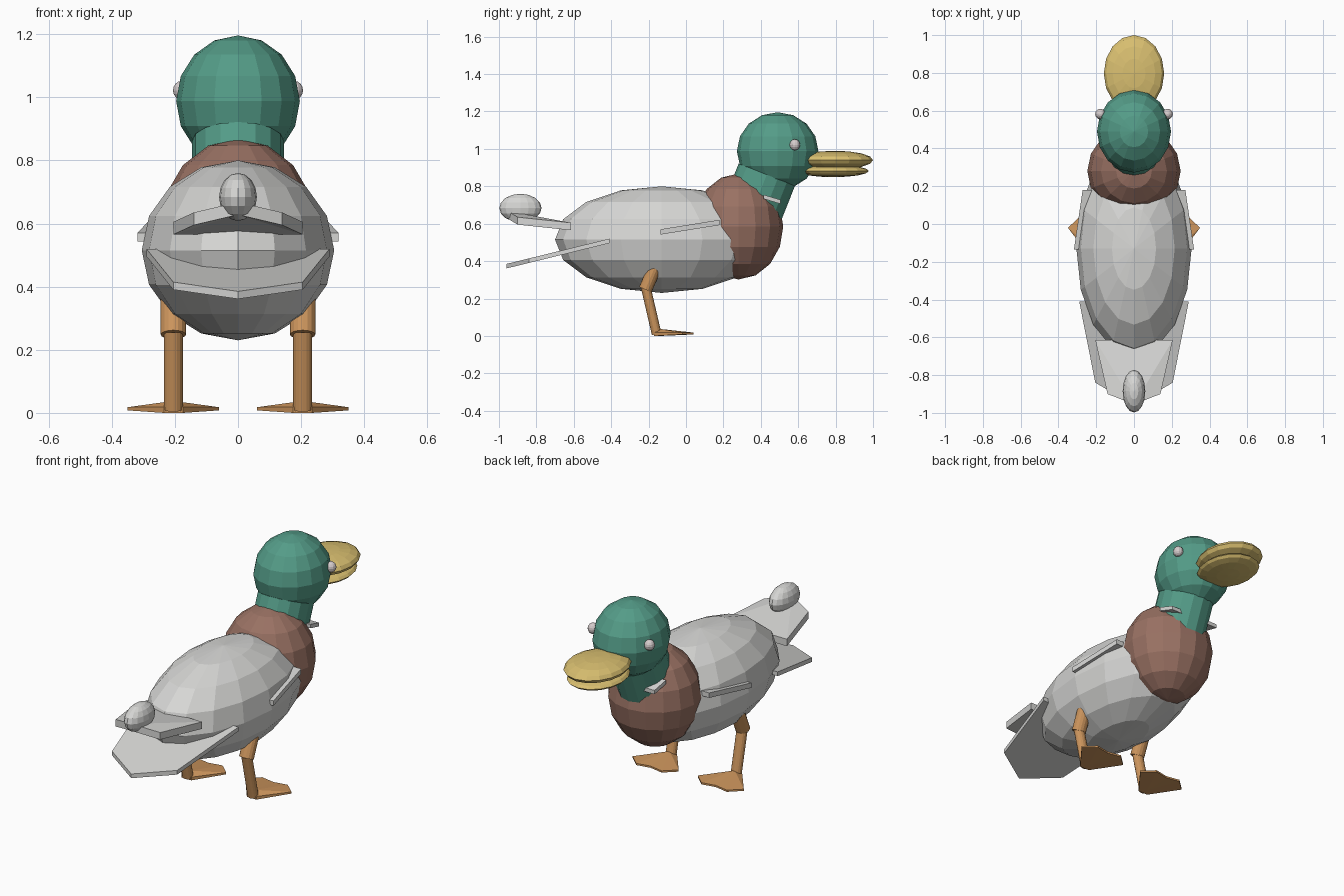
import bpy, bmesh, math
from mathutils import Vector, Matrix

if "Cube" in bpy.data.objects:
    bpy.data.objects.remove(bpy.data.objects["Cube"])


def srgb(r, g, b):
    return tuple((c / 255 / 12.92) if c < 11 else ((c / 255 + 0.055) / 1.055) ** 2.4
                 for c in (r, g, b)) + (1.0,)


def material(name, rgb):
    m = bpy.data.materials.new(name)
    m.diffuse_color = srgb(*rgb)
    m.use_nodes = True
    m.node_tree.nodes["Principled BSDF"].inputs["Base Color"].default_value = m.diffuse_color
    return m


GREY = material("light_grey", (214, 214, 212))
GREEN = material("head_green", (84, 156, 136))
BROWN = material("breast_brown", (153, 113, 99))
YELLOW = material("bill_yellow", (217, 191, 112))
ORANGE = material("leg_orange", (203, 148, 92))
EYE = material("eye_white", (214, 205, 205))


def finish(name, bm, mat):
    bmesh.ops.recalc_face_normals(bm, faces=bm.faces)
    me = bpy.data.meshes.new(name)
    bm.to_mesh(me)
    bm.free()
    me.materials.append(mat)
    ob = bpy.data.objects.new(name, me)
    bpy.context.collection.objects.link(ob)
    return ob


def ellipsoid(name, centre, radii, mat, seg=16, rings=8):
    bm = bmesh.new()
    bmesh.ops.create_uvsphere(bm, u_segments=seg, v_segments=rings, radius=1)
    bm.transform(Matrix.Translation(centre) @ Matrix.Diagonal((*radii, 1)))
    return finish(name, bm, mat)


def cylinder(name, start, end, rx, ry, mat, seg=16):
    a, b = Vector(start), Vector(end)
    bm = bmesh.new()
    bmesh.ops.create_cone(bm, cap_ends=True, segments=seg, radius1=1, radius2=1, depth=1)
    rot = Vector((0, 0, 1)).rotation_difference(b - a).to_matrix().to_4x4()
    bm.transform(Matrix.Translation((a + b) / 2) @ rot
                 @ Matrix.Diagonal((rx, ry, (b - a).length, 1)))
    return finish(name, bm, mat)


def plate(name, points, thick, mat):
    """Flat outline thickened downward."""
    bm = bmesh.new()
    face = bm.faces.new([bm.verts.new(p) for p in points])
    new = bmesh.ops.extrude_face_region(bm, geom=[face])["geom"]
    for v in new:
        if isinstance(v, bmesh.types.BMVert):
            v.co.z -= thick
    if not any(len(set(f.verts) & set(face.verts)) == len(face.verts)
               for f in bm.faces if f is face):
        bm.faces.new(face.verts)
    return finish(name, bm, mat)


# Body, breast, neck and head
ellipsoid("body", (0, -0.13, 0.515), (0.305, 0.57, 0.285), GREY)
ellipsoid("breast", (0, 0.28, 0.585), (0.247, 0.24, 0.283), BROWN)
cylinder("neck", (0, 0.32, 0.58), (0, 0.432, 0.862), 0.145, 0.162, GREEN)
ellipsoid("head", (0, 0.49, 0.988), (0.196, 0.218, 0.208), GREEN)

# Bill halves
ellipsoid("upper_bill", (0, 0.797, 0.94), (0.16, 0.203, 0.05), YELLOW)
ellipsoid("lower_bill", (0, 0.787, 0.882), (0.15, 0.19, 0.033), YELLOW)

# Upper tail: flat middle, side facets folded down, curl ball on the end
bm = bmesh.new()
outline = [(-0.205, -0.615, 0.605), (0.205, -0.615, 0.605), (0.14, -0.9, 0.635),
           (0, -0.955, 0.668), (-0.14, -0.9, 0.635)]
top = [bm.verts.new(p) for p in outline]
low = [bm.verts.new((x, y, z - 0.04)) for x, y, z in outline]
for tri in ((0, 1, 3), (1, 2, 3), (0, 3, 4)):
    bm.faces.new([top[i] for i in tri])
    bm.faces.new([low[i] for i in reversed(tri)])
for i in range(5):
    j = (i + 1) % 5
    bm.faces.new((top[i], low[i], low[j], top[j]))
finish("upper_tail", bm, GREY)
ellipsoid("tail_curl", (0, -0.885, 0.684), (0.06, 0.113, 0.076), GREY)

# Lower tail fan
fan = [(0.29, -0.41), (0.205, -0.84), (0, -0.96), (-0.205, -0.84), (-0.29, -0.41)]
plate("lower_tail", [(x, y, 0.385 + (y + 0.96) * 0.245) for x, y in fan], 0.024, GREY)

for s, side in ((1, "right"), (-1, "left")):
    ellipsoid(f"{side}_eye", (s * 0.178, 0.582, 1.022), (0.028, 0.028, 0.03), EYE, 12, 8)

    # Folded wing edge showing through the flank
    wing = [(0.2, -0.135), (0.318, -0.135), (0.272, 0.18), (0.2, 0.18)]
    plate(f"{side}_wing", [(s * x, y, 0.592 + y * 0.16) for x, y in wing], 0.028, GREY)

    # Collar tab beside the neck
    tab = [(0.08, 0.415), (0.165, 0.415), (0.155, 0.505), (0.08, 0.505)]
    plate(f"{side}_collar", [(s * x, y, 0.755 - (y - 0.415) * 0.3) for x, y in tab],
          0.022, GREY)

    # Leg joints
    x0 = s * 0.205
    cylinder(f"{side}_upper_leg", (x0, -0.165, 0.37), (x0, -0.217, 0.248),
             0.04, 0.036, ORANGE)
    cylinder(f"{side}_lower_leg", (x0, -0.215, 0.26), (x0, -0.157, 0.01),
             0.03, 0.026, ORANGE)

    # Webbed foot: shallow wedge rising to the ankle
    bm = bmesh.new()
    web = [(0.03, -0.17), (0.145, -0.02), (0.08, 0.04), (0, 0.025),
           (-0.08, 0.04), (-0.145, -0.02), (-0.03, -0.17)]
    rim = [bm.verts.new((x0 + x, y, 0.018)) for x, y in web]
    base = [bm.verts.new((x0 + x, y, 0.008 if y > -0.1 else 0.0)) for x, y in web]
    ankle = bm.verts.new((x0, -0.145, 0.038))
    sole = bm.verts.new((x0, -0.14, 0.0))
    for i in range(len(web)):
        j = (i + 1) % len(web)
        bm.faces.new((rim[i], rim[j], ankle))
        bm.faces.new((base[j], base[i], sole))
        bm.faces.new((rim[i], base[i], base[j], rim[j]))
    finish(f"{side}_foot", bm, ORANGE)
